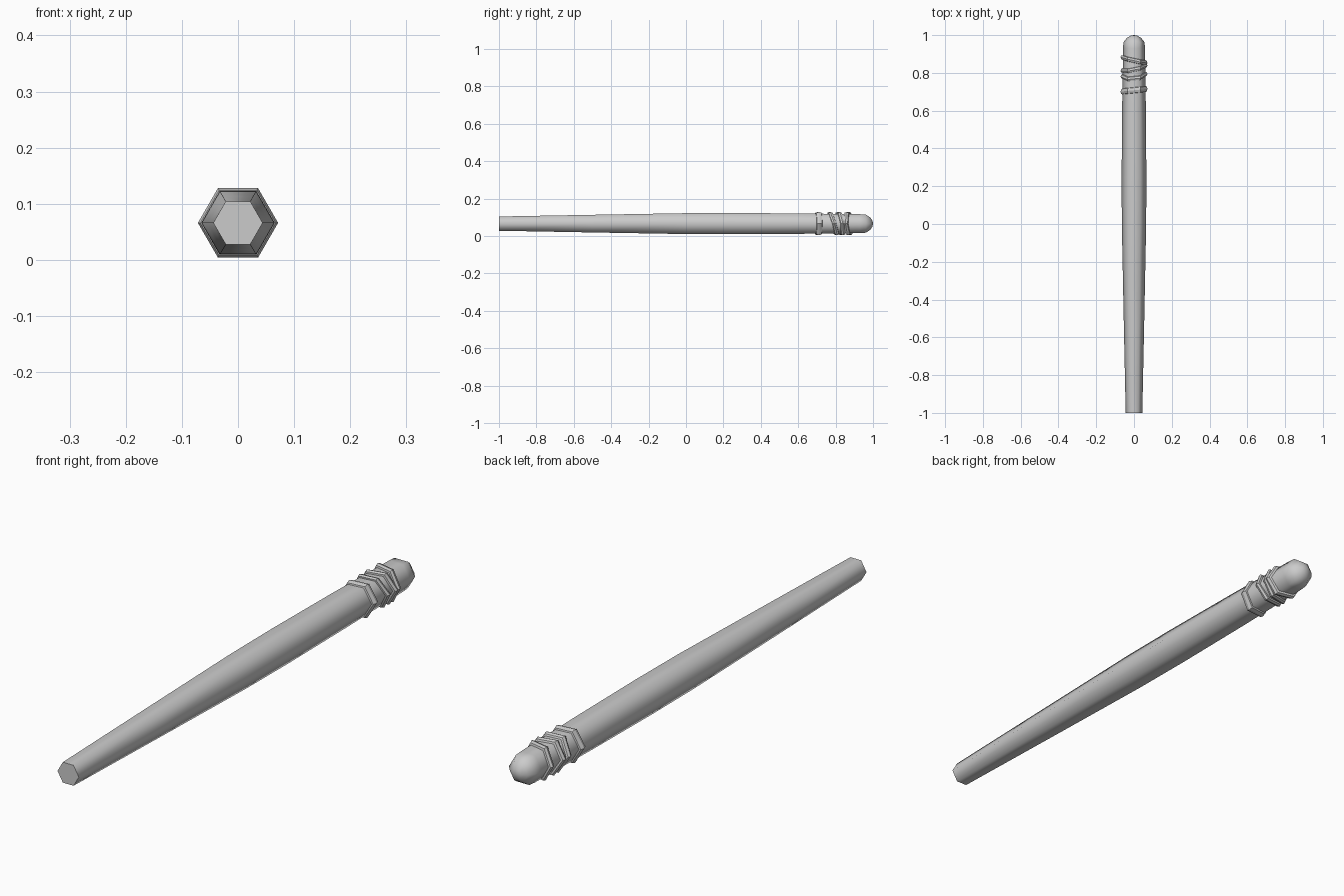
import bpy, bmesh
from math import sin, cos, pi, radians

cube = bpy.data.objects.get("Cube")
if cube:
    bpy.data.objects.remove(cube, do_unlink=True)

SIDES = 6
AXIS_Z = 0.066

grey = bpy.data.materials.new("plain grey")
grey.use_nodes = True
grey.diffuse_color = (0.6, 0.6, 0.6, 1)
grey.node_tree.nodes["Principled BSDF"].inputs["Base Color"].default_value = (0.6, 0.6, 0.6, 1)


def finish(bm, name, angle):
    bmesh.ops.recalc_face_normals(bm, faces=bm.faces)
    mesh = bpy.data.meshes.new(name)
    bm.to_mesh(mesh)
    bm.free()
    mesh.materials.append(grey)
    obj = bpy.data.objects.new(name, mesh)
    obj.location.z = AXIS_Z
    bpy.context.collection.objects.link(obj)
    bpy.ops.object.select_all(action='DESELECT')
    obj.select_set(True)
    bpy.context.view_layer.objects.active = obj
    bpy.ops.object.shade_smooth_by_angle(angle=radians(angle))
    return obj


def bridge(bm, a, b):
    for i in range(SIDES):
        j = (i + 1) % SIDES
        bm.faces.new((a[i], a[j], b[j], b[i]))


def hexagon(bm, radius, y, slope_x=0, slope_z=0):
    points = [(radius * cos(i * 2 * pi / SIDES), radius * sin(i * 2 * pi / SIDES))
              for i in range(SIDES)]
    return [bm.verts.new((x, y + slope_x * x + slope_z * z, z)) for x, z in points]


# Tapered six-sided shaft with a rounded pommel: (y, radius)
profile = [(-1, 0.044), (-0.5, 0.0545), (0, 0.0645), (0.25, 0.0655), (0.6, 0.063),
           (0.93, 0.058), (0.962, 0.056), (0.985, 0.038), (0.997, 0.018)]
bm = bmesh.new()
loops = [hexagon(bm, r, y) for y, r in profile]
for a, b in zip(loops, loops[1:]):
    bridge(bm, a, b)
bm.faces.new(loops[0])
tip = bm.verts.new((0, 1, 0))
for i in range(SIDES):
    bm.faces.new((loops[-1][i], loops[-1][(i + 1) % SIDES], tip))
finish(bm, "shaft", 65)


# Raised grip bands, some wound at a slant
def band(name, y, slope_x, slope_z, half_width):
    bm = bmesh.new()
    section = [(-half_width, 0.056), (-half_width * 0.8, 0.067), (0, 0.0715),
               (half_width * 0.8, 0.067), (half_width, 0.056)]
    rings = [hexagon(bm, r, y + dy, slope_x, slope_z) for dy, r in section]
    for a, b in zip(rings, rings[1:] + rings[:1]):
        bridge(bm, a, b)
    finish(bm, name, 30)


band("lower_band", 0.708, 0.1, 0, 0.017)
band("slanted_band_1", 0.787, 0.1, -0.3, 0.012)
band("slanted_band_2", 0.825, 0.2, -0.15, 0.012)
band("upper_band", 0.868, -0.22, -0.05, 0.013)
